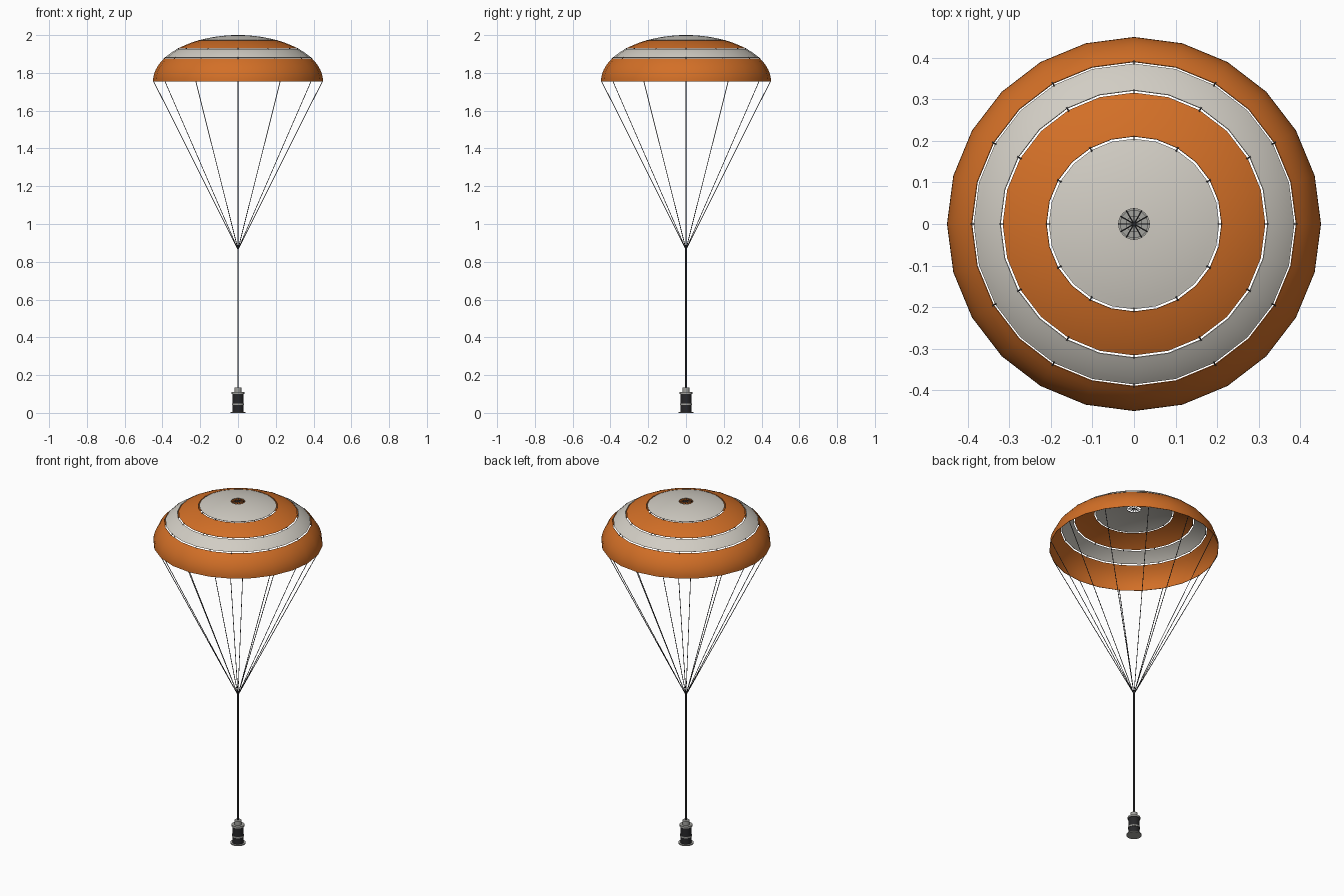
import bpy, bmesh, math
from mathutils import Vector

cube = bpy.data.objects.get("Cube")
if cube:
    bpy.data.objects.remove(cube)


def material(name, rgb):
    m = bpy.data.materials.new(name)
    m.use_nodes = True
    m.diffuse_color = (*rgb, 1)
    m.node_tree.nodes["Principled BSDF"].inputs["Base Color"].default_value = (*rgb, 1)
    return m


ORANGE = material("orange fabric", (0.65, 0.16, 0.02))
WHITE = material("white fabric", (0.64, 0.61, 0.55))
CORD = material("dark cord", (0.045, 0.045, 0.05))
BLACK = material("black casing", (0.02, 0.02, 0.022))
METAL = material("grey metal", (0.36, 0.36, 0.34))

RADIUS, RIM_Z, RISE = 0.45, 1.755, 0.245
CORDS = 12
JOINT = Vector((0, 0, 0.865))


def finish(name, bm, mat, angle=35):
    bmesh.ops.recalc_face_normals(bm, faces=bm.faces)
    mesh = bpy.data.meshes.new(name)
    bm.to_mesh(mesh)
    bm.free()
    mesh.materials.append(mat)
    ob = bpy.data.objects.new(name, mesh)
    bpy.context.collection.objects.link(ob)
    bpy.ops.object.select_all(action="DESELECT")
    ob.select_set(True)
    bpy.context.view_layer.objects.active = ob
    bpy.ops.object.shade_smooth_by_angle(angle=math.radians(angle))
    return ob


def lathe(name, profile, mat, sides, angle=35):
    """Revolve a closed radius/height profile around the z axis."""
    bm = bmesh.new()
    rings = []
    for i in range(sides):
        a = math.tau * i / sides
        rings.append([bm.verts.new((r * math.cos(a), r * math.sin(a), z)) for r, z in profile])
    n = len(profile)
    for i in range(sides):
        p, q = rings[i], rings[(i + 1) % sides]
        for k in range(n):
            j = (k + 1) % n
            bm.faces.new((p[k], q[k], q[j], p[j]))
    bmesh.ops.remove_doubles(bm, verts=bm.verts, dist=1e-6)
    return finish(name, bm, mat, angle)


def drum(name, radius, z0, z1, mat):
    bm = bmesh.new()
    bmesh.ops.create_cone(bm, cap_ends=True, segments=24, radius1=radius, radius2=radius, depth=z1 - z0)
    bmesh.ops.translate(bm, verts=bm.verts, vec=(0, 0, (z0 + z1) / 2))
    return finish(name, bm, mat)


def cords(name, pairs, radius):
    """Straight round cords between pairs of points."""
    bm = bmesh.new()
    for a, b in pairs:
        d = b - a
        made = bmesh.ops.create_cone(bm, cap_ends=True, segments=6, radius1=radius, radius2=radius, depth=d.length)
        turn = d.to_track_quat("Z", "Y").to_matrix().to_4x4()
        turn.translation = (a + b) / 2
        bmesh.ops.transform(bm, matrix=turn, verts=made["verts"])
    return finish(name, bm, CORD, 70)


def dome_z(r):
    return RIM_Z + RISE * math.sqrt(max(0, 1 - (r / RADIUS) ** 2))


def on_dome(r, i, drop=0.001):
    a = math.tau * i / CORDS
    return Vector((r * math.cos(a), r * math.sin(a), dome_z(r) - drop))


# canopy rings, separated by narrow slots
bands = [("crown_ring", 0.037, 0.205, WHITE), ("upper_ring", 0.211, 0.316, ORANGE),
         ("middle_ring", 0.322, 0.386, WHITE), ("skirt_ring", 0.391, RADIUS, ORANGE)]
for name, r0, r1, mat in bands:
    t0, t1 = math.asin(r0 / RADIUS), math.asin(r1 / RADIUS)
    steps = 8
    ts = [t0 + (t1 - t0) * k / steps for k in range(steps + 1)]
    outer = [(RADIUS * math.sin(t), RIM_Z + RISE * math.cos(t)) for t in ts]
    inner = [((RADIUS - 0.002) * math.sin(t), RIM_Z + (RISE - 0.002) * math.cos(t)) for t in reversed(ts)]
    lathe(name, outer + inner, mat, 24)

# short ties across the slots
ties = [(on_dome(a[2] - 0.004, i), on_dome(b[1] + 0.002, i))
        for a, b in zip(bands, bands[1:]) for i in range(CORDS)]
cords("slot_ties", ties, 0.002)

# vent spokes, suspension lines and riser
hub = Vector((0, 0, dome_z(0.037) - 0.001))
cords("vent_lines", [(hub, on_dome(0.038, i)) for i in range(CORDS)], 0.0016)
cords("suspension_lines", [(JOINT, on_dome(RADIUS - 0.002, i, 0.02)) for i in range(CORDS)], 0.0018)
cords("riser", [(Vector((0, 0, 0.12)), JOINT + Vector((0, 0, 0.005)))], 0.0042)

# payload canister
drum("base_flange", 0.04, 0, 0.006, METAL)
drum("canister_body", 0.03, 0.006, 0.1, BLACK)
drum("canister_band", 0.032, 0.042, 0.05, METAL)
drum("canister_lid", 0.034, 0.1, 0.11, METAL)
drum("riser_fitting", 0.019, 0.11, 0.135, METAL)
